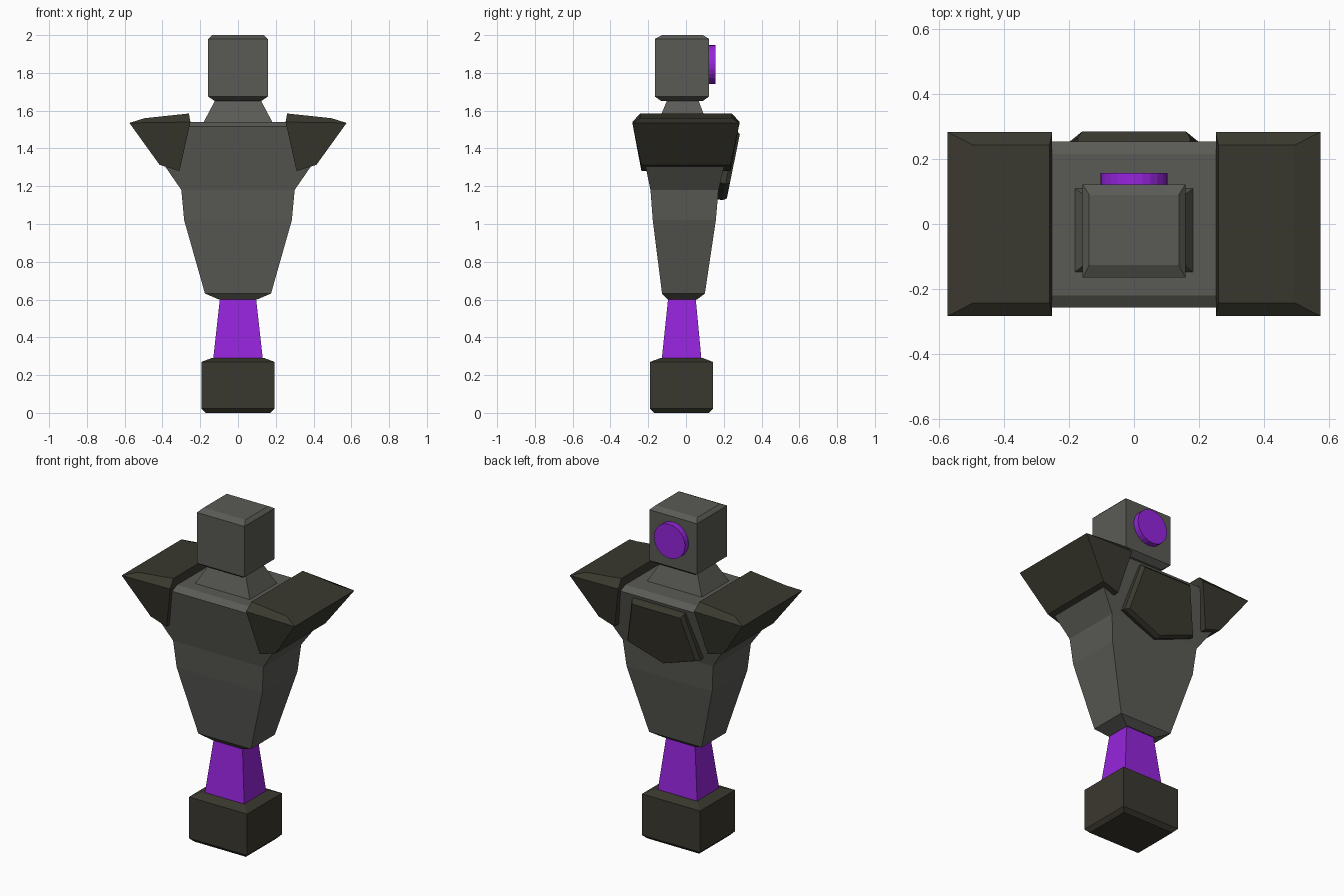
import bpy
import bmesh
from math import pi
from mathutils import Matrix, Vector

if "Cube" in bpy.data.objects:
    bpy.data.objects.remove(bpy.data.objects["Cube"])


def material(name, rgb):
    mat = bpy.data.materials.new(name)
    mat.use_nodes = True
    color = (*rgb, 1.0)
    mat.diffuse_color = color
    mat.node_tree.nodes["Principled BSDF"].inputs["Base Color"].default_value = color
    return mat


GREY = material("stone grey", (0.102, 0.102, 0.091))
DARK = material("dark olive", (0.042, 0.04, 0.028))
PURPLE = material("glowing purple", (0.305, 0.018, 0.72))


def finish(name, bm, mat):
    bmesh.ops.recalc_face_normals(bm, faces=bm.faces)
    mesh = bpy.data.meshes.new(name)
    bm.to_mesh(mesh)
    bm.free()
    mesh.materials.append(mat)
    obj = bpy.data.objects.new(name, mesh)
    bpy.context.collection.objects.link(obj)
    return obj


def loft(name, rings, mat):
    """Skin a stack of equal-sized point rings and cap both ends."""
    bm = bmesh.new()
    loops = [[bm.verts.new(p) for p in ring] for ring in rings]
    for low, high in zip(loops, loops[1:]):
        for i in range(len(low)):
            j = (i + 1) % len(low)
            bm.faces.new((low[i], low[j], high[j], high[i]))
    bm.faces.new(loops[0])
    bm.faces.new(loops[-1])
    return finish(name, bm, mat)


def block(name, sections, mat):
    """Loft rectangles given as (height, half width, front y, back y)."""
    rings = [[(-w, f, z), (w, f, z), (w, b, z), (-w, b, z)]
             for z, w, f, b in sections]
    return loft(name, rings, mat)


# Foot block and tapered stem
block("base", [(0, 0.172, -0.17, 0.12), (0.022, 0.193, -0.19, 0.142),
               (0.27, 0.193, -0.19, 0.142), (0.29, 0.14, -0.135, 0.09)], DARK)
block("stem", [(0.27, 0.133, -0.13, 0.083), (0.62, 0.094, -0.093, 0.05)], PURPLE)

# Torso flaring up to the shoulders
block("torso", [(0.6, 0.1, -0.097, 0.058), (0.632, 0.175, -0.127, 0.1),
                (1.02, 0.285, -0.176, 0.158), (1.18, 0.3, -0.188, 0.172),
                (1.515, 0.53, -0.258, 0.254), (1.54, 0.46, -0.22, 0.216)], GREY)

# Neck and head
block("neck", [(1.53, 0.187, -0.152, 0.113), (1.66, 0.118, -0.098, 0.064)], GREY)
block("head", [(1.65, 0.122, -0.13, 0.087), (1.675, 0.158, -0.165, 0.122),
               (1.98, 0.158, -0.165, 0.122), (2, 0.138, -0.127, 0.09)], GREY)

# Round disc on the back of the head
bm = bmesh.new()
bmesh.ops.create_cone(bm, cap_ends=True, segments=24, radius1=0.103,
                      radius2=0.103, depth=0.05,
                      matrix=Matrix.Translation((0, 0.132, 1.845))
                      @ Matrix.Rotation(pi / 2, 4, "X"))
finish("head_disc", bm, PURPLE)


# Shoulder pads: (inner x, inner z, outer x, outer z, half depth)
PAD = [(0.31, 1.28, 0.415, 1.313, 0.236),
       (0.252, 1.54, 0.575, 1.535, 0.284),
       (0.26, 1.585, 0.495, 1.56, 0.243)]
for side, label in ((1, "left"), (-1, "right")):
    loft(label + "_shoulder_pad",
         [[(side * xi, -d, zi), (side * xo, -d, zo),
           (side * xo, d, zo), (side * xi, d, zi)]
          for xi, zi, xo, zo, d in PAD], DARK)

# Five-sided plate leaning with the upper back
outline = [(-0.16, 1.475), (0.16, 1.475), (0.225, 1.215), (0, 1.135), (-0.225, 1.215)]
normal = Vector((0, 0.98, -0.2))
outer = [Vector((x, 0.285 - 0.203 * (1.475 - z), z)) for x, z in outline]
center = sum(outer, Vector()) / len(outer)
rim = [center + (p - center) * 1.08 - normal * 0.022 for p in outer]
inner = [p - normal * 0.035 for p in rim]
loft("back_plate", [inner, rim, outer], DARK)
